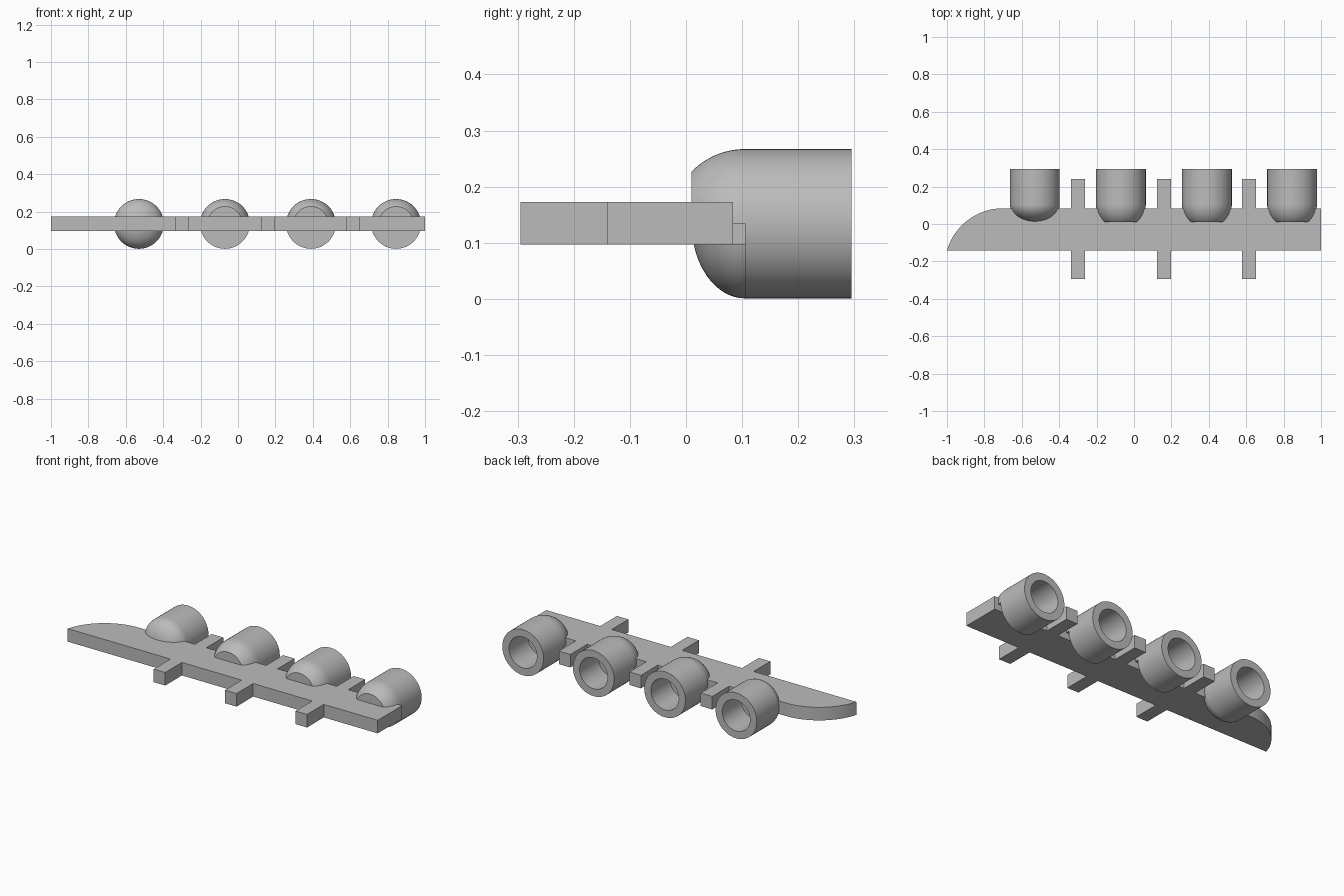
import bpy, bmesh, math
from mathutils import Vector

cube = bpy.data.objects.get("Cube")
if cube:
    bpy.data.objects.remove(cube, do_unlink=True)

grey = bpy.data.materials.new("plain grey")
grey.use_nodes = True
COLOUR = (0.5, 0.5, 0.5, 1)
grey.diffuse_color = COLOUR
grey.node_tree.nodes["Principled BSDF"].inputs["Base Color"].default_value = COLOUR

MID_Z, LOW, HIGH = 0.134, 0.097, 0.173
RADIUS, BORE = 0.133, 0.09
NOSE, SHOULDER, FLOOR, MOUTH = 0.01, 0.105, 0.12, 0.295


def finish(name, bm, smooth=False):
    bmesh.ops.recalc_face_normals(bm, faces=bm.faces)
    mesh = bpy.data.meshes.new(name)
    bm.to_mesh(mesh)
    bm.free()
    mesh.materials.append(grey)
    obj = bpy.data.objects.new(name, mesh)
    bpy.context.collection.objects.link(obj)
    if smooth:
        bpy.ops.object.select_all(action='DESELECT')
        obj.select_set(True)
        bpy.context.view_layer.objects.active = obj
        bpy.ops.object.shade_smooth_by_angle(angle=math.radians(30))
    return obj


def lathe(name, profile, x, sweep=2 * math.pi):
    """Turn (radius, y) points about a y axis, starting at +x and rising."""
    bm = bmesh.new()
    verts = [bm.verts.new((x + r, y, MID_Z)) for r, y in profile]
    edges = [bm.edges.new(pair) for pair in zip(verts, verts[1:])]
    bmesh.ops.spin(bm, geom=verts + edges, cent=(x, 0, MID_Z), axis=(0, -1, 0),
                   angle=sweep, steps=round(64 * sweep / (2 * math.pi)))
    bmesh.ops.remove_doubles(bm, verts=bm.verts, dist=1e-5)
    bmesh.ops.holes_fill(bm, edges=[e for e in bm.edges if e.is_boundary], sides=0)
    return finish(name, bm, smooth=True)


def prism(name, outline):
    bm = bmesh.new()
    face = bm.faces.new([bm.verts.new((x, y, LOW)) for x, y in outline])
    top = bmesh.ops.extrude_face_region(bm, geom=[face])["geom"]
    bmesh.ops.translate(bm, vec=Vector((0, 0, HIGH - LOW)),
                        verts=[v for v in top if isinstance(v, bmesh.types.BMVert)])
    return finish(name, bm)


# Plate with a rounded end and cross ribs, as one outline
FRONT, BACK, TIP = -0.141, 0.084, 0.30
arc_r = (TIP ** 2 + (BACK - FRONT) ** 2) / (2 * (BACK - FRONT))
end_angle = math.asin(TIP / arc_r)
rib_xs = (-0.30, 0.16, 0.615)
HALF, REACH_F, REACH_B = 0.037, -0.295, 0.24

outline = [(-1, FRONT)]
for x in rib_xs:
    outline += [(x - HALF, FRONT), (x - HALF, REACH_F), (x + HALF, REACH_F), (x + HALF, FRONT)]
outline += [(1, FRONT), (1, BACK)]
for x in reversed(rib_xs):
    outline += [(x + HALF, BACK), (x + HALF, REACH_B), (x - HALF, REACH_B), (x - HALF, BACK)]
for i in range(20):
    a = end_angle * i / 20
    outline.append((TIP - 1 - arc_r * math.sin(a), BACK - arc_r + arc_r * math.cos(a)))
prism("ribbed_plate", outline)

# Open cup bodies
body = [(RADIUS, SHOULDER), (RADIUS, MOUTH), (BORE, MOUTH), (BORE, FLOOR), (0, FLOOR)]

# End cup has a complete rounded nose
quarter = [math.pi / 2 * i / 16 for i in range(16)]
dome = [(RADIUS * math.sin(a), SHOULDER - (SHOULDER - NOSE) * math.cos(a)) for a in quarter]
lathe("domed_cup", dome + body, -0.53)

# Other cups have a flat base, with a cut-off half dome above
cut = math.acos((SHOULDER - NOSE) / RADIUS)
angles = [cut + (math.pi / 2 - cut) * i / 12 for i in range(13)]
cap = [(RADIUS * math.sin(a), SHOULDER - RADIUS * math.cos(a)) for a in angles]
for n, x in enumerate((-0.07, 0.39, 0.845), 1):
    lathe(f"cup_{n}", [(0, SHOULDER)] + body, x)
    lathe(f"half_dome_{n}", [(0, NOSE)] + cap + [(0, SHOULDER)], x, math.pi)
